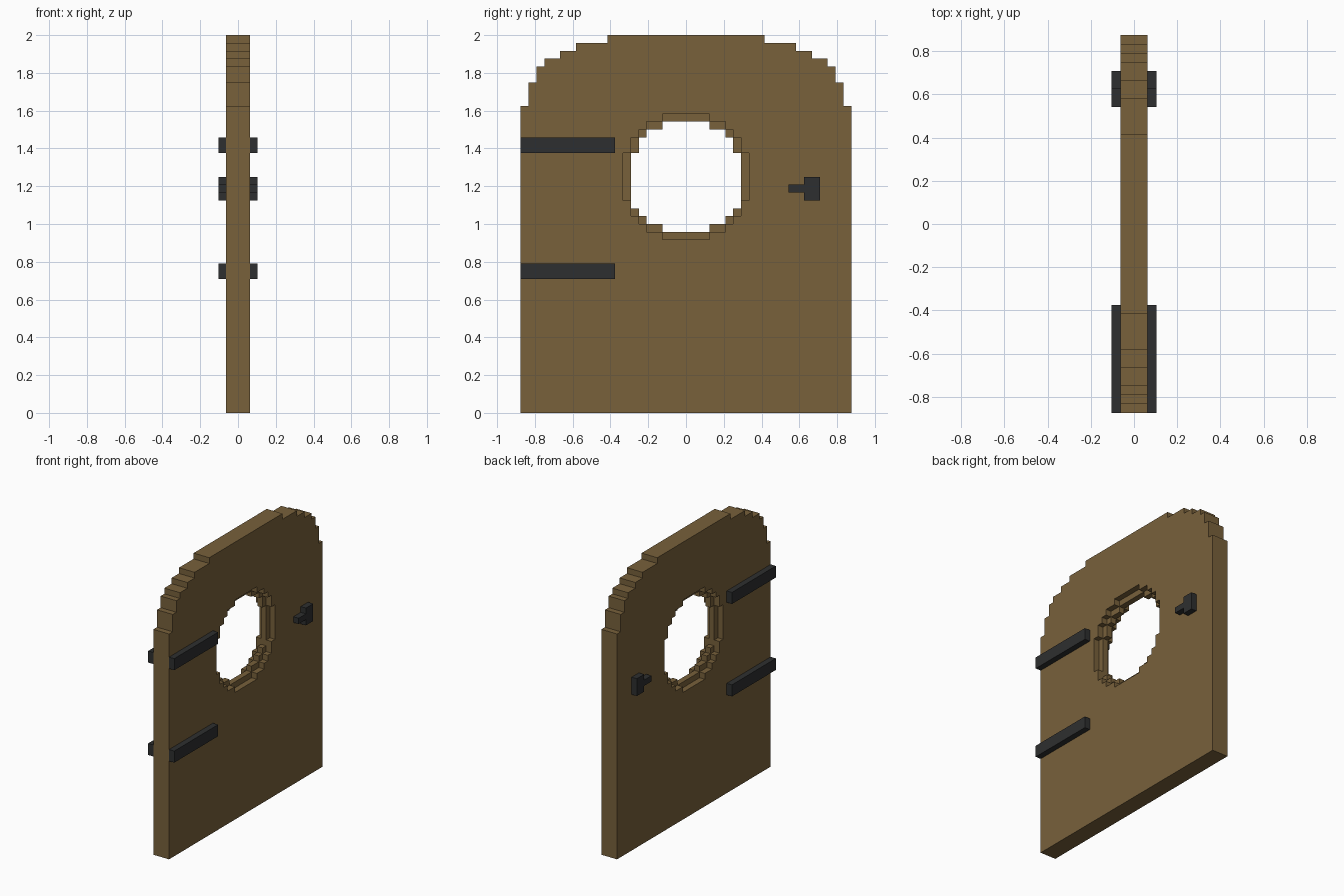
import bpy
import bmesh

cube = bpy.data.objects.get("Cube")
if cube:
    bpy.data.objects.remove(cube, do_unlink=True)

U = 1 / 24  # one block


def material(name, rgb, roughness):
    mat = bpy.data.materials.new(name)
    mat.use_nodes = True
    mat.diffuse_color = (*rgb, 1)
    shader = mat.node_tree.nodes["Principled BSDF"]
    shader.inputs["Base Color"].default_value = (*rgb, 1)
    shader.inputs["Roughness"].default_value = roughness
    return mat


wood = material("brown wood", (0.188, 0.119, 0.044), 0.8)
iron = material("dark iron", (0.027, 0.028, 0.029), 0.7)


def finish(name, bm, mat):
    mesh = bpy.data.meshes.new(name)
    bm.to_mesh(mesh)
    bm.free()
    mesh.materials.append(mat)
    obj = bpy.data.objects.new(name, mesh)
    bpy.context.collection.objects.link(obj)
    return obj


# Stepped outlines: (half width, bottom, top) in blocks
PANEL = [(21, 0, 39), (20, 39, 42), (19, 42, 44), (18, 44, 45),
         (16, 45, 46), (14, 46, 47), (10, 47, 48)]
RECESS = [(8, 27, 33), (7, 25, 35), (6, 24, 36), (5, 23, 37), (3, 22, 38)]
OPENING = [(7, 26, 33), (6, 25, 35), (5, 24, 36), (3, 23, 37)]


def inside(steps, y, z):
    return any(abs(y) < half and low < z < high for half, low, high in steps)


def solid(x, y, z):
    if abs(x) > 1.5 or not inside(PANEL, y, z):
        return False
    window = OPENING if abs(x) < 0.5 else RECESS
    return not inside(window, y, z)


# Door panel: outer skin of a block grid cut only at the outline steps
def build_panel():
    steps = PANEL + RECESS + OPENING
    cuts = [[-1.5, -0.5, 0.5, 1.5],
            sorted({s * half for half, _, _ in steps for s in (-1, 1)}),
            sorted({z for _, low, high in steps for z in (low, high)})]
    bm = bmesh.new()
    cells = [[(a, b) for a, b in zip(c, c[1:])] for c in cuts]
    for cx in cells[0]:
        for cy in cells[1]:
            for cz in cells[2]:
                cell = (cx, cy, cz)
                mid = [(a + b) / 2 for a, b in cell]
                if not solid(*mid):
                    continue
                for axis in range(3):
                    for side in (0, 1):
                        probe = list(mid)
                        probe[axis] = cell[axis][side] + (0.1 if side else -0.1)
                        if solid(*probe):
                            continue
                        u, v = (axis + 1) % 3, (axis + 2) % 3
                        corners = []
                        for i, j in ((0, 0), (1, 0), (1, 1), (0, 1)):
                            p = [0, 0, 0]
                            p[axis] = cell[axis][side] * U
                            p[u], p[v] = cell[u][i] * U, cell[v][j] * U
                            corners.append(bm.verts.new(p))
                        bm.faces.new(corners if side else corners[::-1])
    bmesh.ops.remove_doubles(bm, verts=bm.verts[:], dist=1e-5)
    return finish("door_panel", bm, wood)


# Fitting: flat profile in y and z, one block deep, on one face of the door
def fitting(name, profile, side):
    bm = bmesh.new()
    base = bm.faces.new([bm.verts.new((side * 1.5 * U, y * U, z * U))
                         for y, z in profile])
    grown = bmesh.ops.extrude_face_region(bm, geom=[base], use_keep_orig=True)
    moved = [g for g in grown["geom"] if isinstance(g, bmesh.types.BMVert)]
    bmesh.ops.translate(bm, verts=moved, vec=(side * U, 0, 0))
    bmesh.ops.recalc_face_normals(bm, faces=bm.faces[:])
    return finish(name, bm, iron)


def strap_profile(z):
    return [(-21, z), (-9, z), (-9, z + 2), (-21, z + 2)]


HANDLE = [(15, 27), (17, 27), (17, 30), (15, 30),
          (15, 29), (13, 29), (13, 28), (15, 28)]

build_panel()
for label, side in (("left", 1), ("right", -1)):
    fitting(f"upper_hinge_strap_{label}", strap_profile(33), side)
    fitting(f"lower_hinge_strap_{label}", strap_profile(17), side)
    fitting(f"handle_{label}", HANDLE, side)
